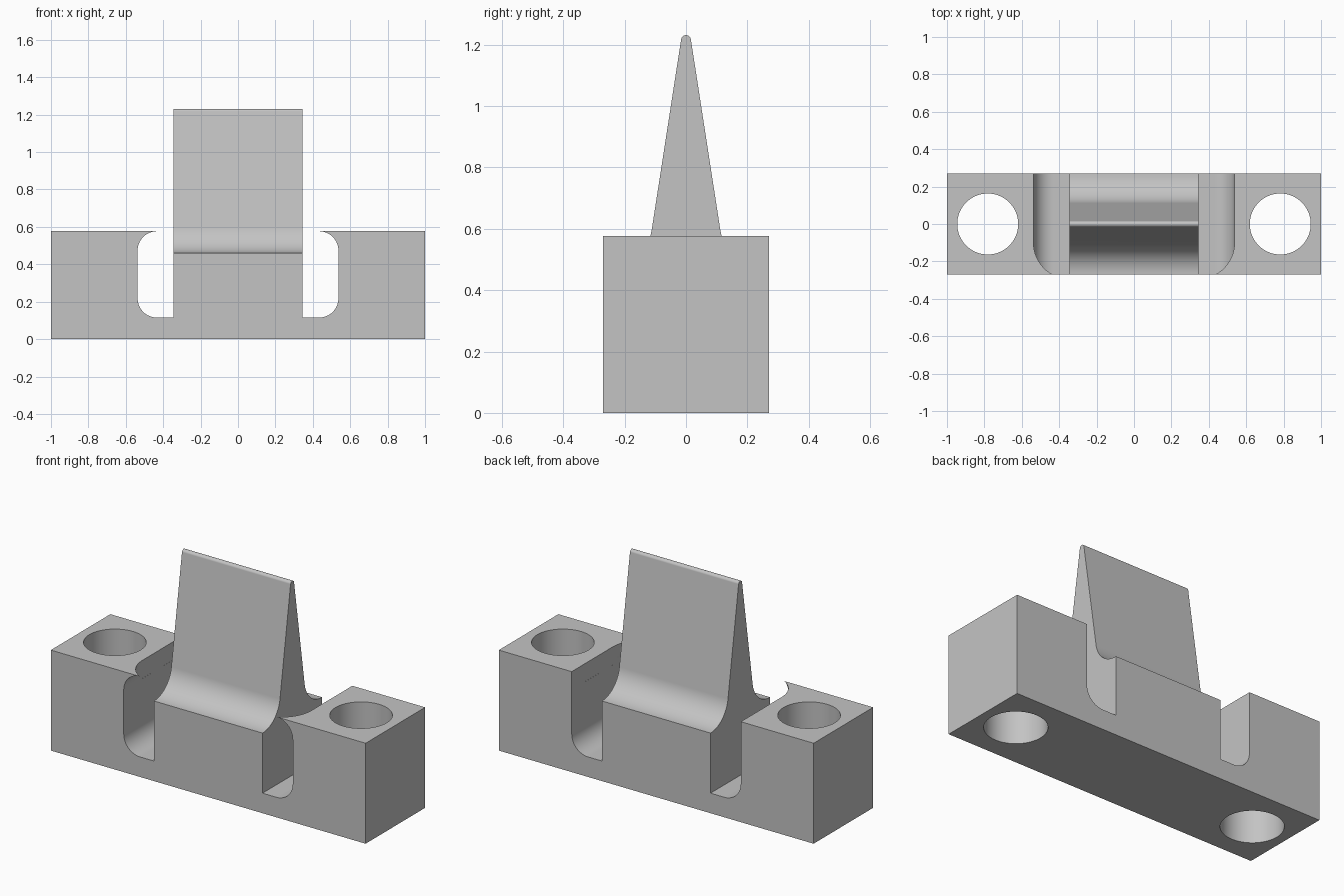
import bpy, bmesh
from math import sin, cos, radians, atan
from mathutils import Vector

cube = bpy.data.objects.get("Cube")
if cube:
    bpy.data.objects.remove(cube, do_unlink=True)

grey = bpy.data.materials.new("plain grey")
grey.use_nodes = True
GREY = (0.55, 0.55, 0.55, 1)
grey.diffuse_color = GREY
grey.node_tree.nodes["Principled BSDF"].inputs["Base Color"].default_value = GREY


def arc(cx, cy, r, start, end, steps=16):
    """Points on an arc, angles in degrees."""
    angles = [radians(start + (end - start) * i / steps) for i in range(steps + 1)]
    return [(cx + r * cos(a), cy + r * sin(a)) for a in angles]


def mirrored(half):
    """Close a half profile by reflecting it across the first axis."""
    return half + [(-a, b) for a, b in reversed(half)]


def prism(name, outline, axis, low, high):
    """Extrude a closed outline along one axis."""
    place = {"x": lambda a, b: (low, a, b),
             "y": lambda a, b: (a, low, b),
             "z": lambda a, b: (a, b, low)}[axis]
    bm = bmesh.new()
    face = bm.faces.new([bm.verts.new(place(a, b)) for a, b in outline])
    shift = Vector([high - low if axis == k else 0 for k in "xyz"])
    out = bmesh.ops.extrude_face_region(bm, geom=[face])
    bmesh.ops.translate(bm, vec=shift,
                        verts=[v for v in out["geom"] if isinstance(v, bmesh.types.BMVert)])
    bmesh.ops.recalc_face_normals(bm, faces=bm.faces)
    mesh = bpy.data.meshes.new(name)
    bm.to_mesh(mesh)
    bm.free()
    mesh.materials.append(grey)
    obj = bpy.data.objects.new(name, mesh)
    bpy.context.collection.objects.link(obj)
    return obj


def cut(target, cutter):
    cutter.hide_render = True
    mod = target.modifiers.new("cut", "BOOLEAN")
    mod.operation = "DIFFERENCE"
    mod.solver = "EXACT"
    mod.object = cutter
    bpy.context.view_layer.objects.active = target
    bpy.ops.object.modifier_apply(modifier=mod.name)
    bpy.data.objects.remove(cutter, do_unlink=True)


DEPTH, TOP, FLOOR = 0.27, 0.577, 0.115
WALL, POST, FILLET = 0.537, 0.345, 0.104
fx = WALL - FILLET

# Front silhouette: base block, rounded slots and a tall centre post
front = [(1, 0), (1, TOP)]
front += arc(fx, TOP - FILLET, FILLET, 90, 0)
front += arc(fx, FLOOR + FILLET, FILLET, 0, -90)
front += [(POST, FLOOR), (POST, 1.26)]
body = prism("wedge_block", mirrored(front), "y", -DEPTH, DEPTH)

# Trim the post to a tapered blade with coved feet and a rounded tip
lean = atan(0.153) * 57.29578
side = [(0.4, 1.4), (0.4, 0.46)]
side += arc(DEPTH, 0.62, 0.16, 270, 180 + lean)
side += arc(0, 1.215, 0.016, lean, 86, 8)
cut(body, prism("blade_cutter", mirrored(side), "x", -0.4, 0.4))

# Open the slot tops from the back, leaving small curled lips at the front
for s in (1, -1):
    plan = [(0.38, 0.4), (WALL + 0.0004, 0.4)]
    plan += arc(POST, -0.1, WALL + 0.0004 - POST, 0, -79, 24)
    cut(body, prism("slot_cutter", [(s * x, y) for x, y in plan], "z",
                    TOP - FILLET, 0.8))

# Vertical through holes in both ends
for s in (1, -1):
    ring = arc(s * 0.782, 0, 0.163, 0, 360, 64)[:-1]
    cut(body, prism("hole_cutter", ring, "z", -0.1, 0.8))

# Smooth curved faces with crisp edges
bpy.ops.object.select_all(action="DESELECT")
body.select_set(True)
bpy.context.view_layer.objects.active = body
bpy.ops.object.shade_smooth_by_angle(angle=radians(25))
weighted = body.modifiers.new("weighted_normals", "WEIGHTED_NORMAL")
weighted.keep_sharp = True
